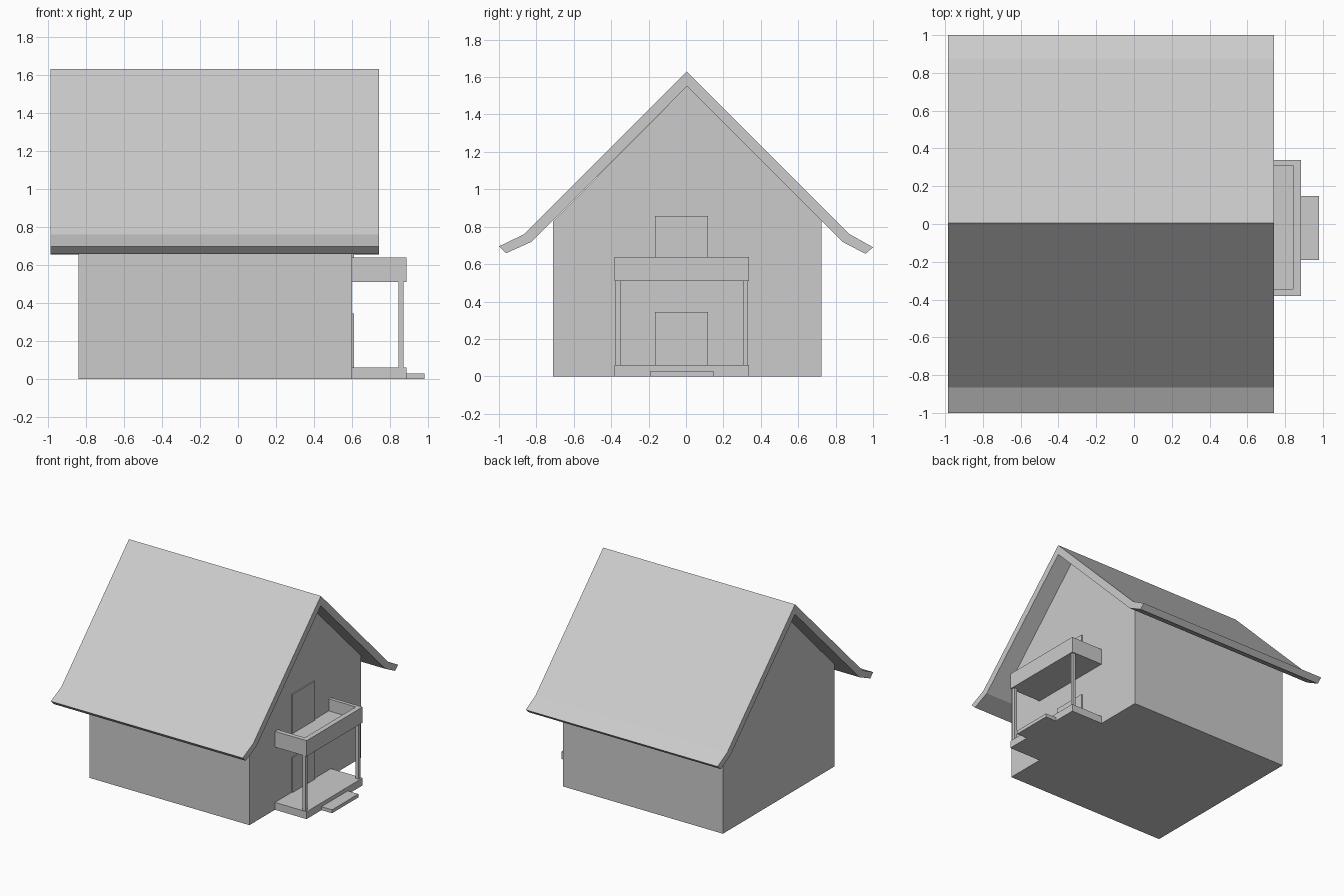
import bpy
import bmesh

cube = bpy.data.objects.get("Cube")
if cube:
    bpy.data.objects.remove(cube, do_unlink=True)

# Single plain grey
grey = bpy.data.materials.new("plain grey")
grey.use_nodes = True
grey.diffuse_color = (0.6, 0.6, 0.6, 1)
grey.node_tree.nodes["Principled BSDF"].inputs["Base Color"].default_value = (0.6, 0.6, 0.6, 1)


def extrude(name, profile, axis, start, end):
    """Extrude a closed outline along x (outline in y, z) or z (outline in x, y)."""
    bm = bmesh.new()
    place = (lambda a, b: (start, a, b)) if axis == "x" else (lambda a, b: (a, b, start))
    face = bm.faces.new([bm.verts.new(place(a, b)) for a, b in profile])
    new = bmesh.ops.extrude_face_region(bm, geom=[face])["geom"]
    verts = [v for v in new if isinstance(v, bmesh.types.BMVert)]
    step = end - start
    bmesh.ops.translate(bm, verts=verts, vec=(step, 0, 0) if axis == "x" else (0, 0, step))
    bmesh.ops.recalc_face_normals(bm, faces=bm.faces)
    mesh = bpy.data.meshes.new(name)
    bm.to_mesh(mesh)
    bm.free()
    mesh.materials.append(grey)
    obj = bpy.data.objects.new(name, mesh)
    bpy.context.collection.objects.link(obj)
    return obj


def box(name, x, y, z):
    outline = [(x[0], y[0]), (x[1], y[0]), (x[1], y[1]), (x[0], y[1])]
    return extrude(name, outline, "z", *z)


# House body with gable ends
ridge = 0.005
extrude("house_walls", [(-0.71, 0), (0.725, 0), (0.725, 0.83), (ridge, 1.55), (-0.71, 0.83)],
        "x", -0.84, 0.6)

# Thick roof with kicked-out eaves
outer = [(-1, 0.695), (-0.865, 0.76), (ridge, 1.63), (0.875, 0.76), (1, 0.69)]
inner = [(0.96, 0.655), (0.835, 0.72), (ridge, 1.55), (-0.825, 0.72), (-0.962, 0.658)]
extrude("roof", outer + inner, "x", -0.985, 0.742)

# Porch floor and step
porch_x, porch_y = (0.6, 0.885), (-0.382, 0.338)
box("porch_floor", porch_x, porch_y, (0, 0.06))
box("porch_step", (0.885, 0.98), (-0.19, 0.147), (0, 0.028))

# Balcony floor with a parapet on three sides
box("balcony_floor", porch_x, porch_y, (0.51, 0.54))
x0, x1 = porch_x
y0, y1 = porch_y
rim = [(x0, y0), (x1, y0), (x1, y1), (x0, y1),
       (x0, y1 - 0.028), (x1 - 0.042, y1 - 0.028), (x1 - 0.042, y0 + 0.037), (x0, y0 + 0.037)]
extrude("balcony_parapet", rim, "z", 0.54, 0.638)

# Posts
for name, y in (("right_post", -0.363), ("left_post", 0.317)):
    box(name, (0.845, 0.871), (y - 0.013, y + 0.013), (0.06, 0.51))

# Doors
for name, z in (("lower_door", (0.06, 0.345)), ("upper_door", (0.54, 0.858))):
    box(name, (0.6, 0.609), (-0.167, 0.117), z)
